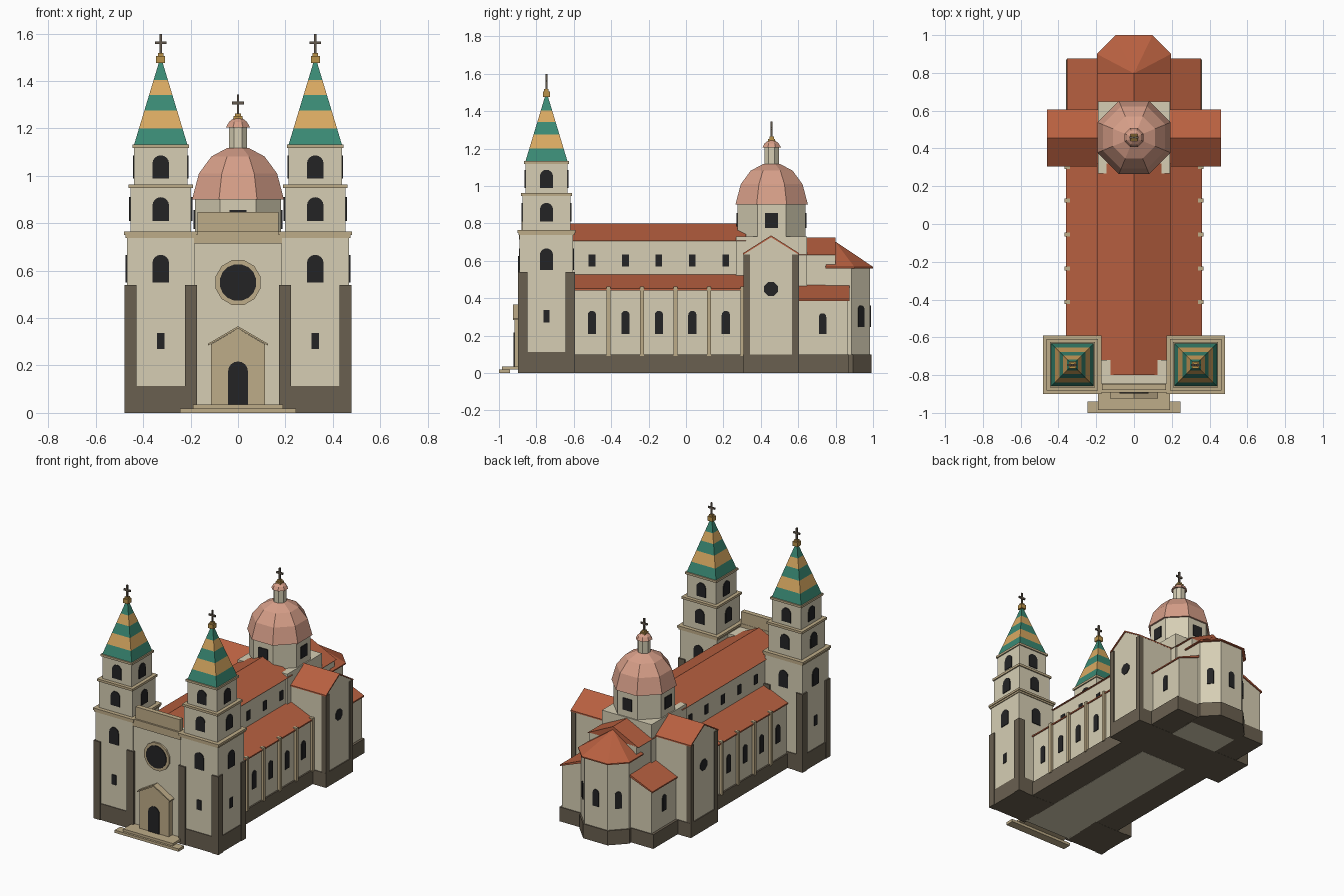
import bpy, bmesh
from math import sin, cos, pi, radians
from mathutils import Vector

if "Cube" in bpy.data.objects:
    bpy.data.objects.remove(bpy.data.objects["Cube"])


def srgb(r, g, b):
    f = lambda c: (c / 255 / 12.92) if c < 10 else ((c / 255 + 0.055) / 1.055) ** 2.4
    return (f(r), f(g), f(b), 1)


MATS = {}
for name, rgb in {"pale stone": (214, 206, 180), "tan stone": (190, 172, 136), "dark stone": (106, 96, 80),
                  "red tile": (184, 96, 64), "dome copper": (214, 158, 136), "green tile": (58, 138, 116),
                  "gold tile": (218, 170, 98), "gilt": (186, 146, 74), "window black": (36, 36, 37),
                  "iron": (98, 88, 76)}.items():
    MATS[name] = bpy.data.materials.new(name)
    MATS[name].diffuse_color = srgb(*rgb)
PALE, TAN, DARK, RED, COPPER, GREEN, GOLD, GILT, BLACK, IRON = MATS


def loft(name, rings, *mats):
    """Closed solid through rings of points; one colour per band, or one for all."""
    me = bpy.data.meshes.new(name)
    for m in dict.fromkeys(mats):
        me.materials.append(MATS[m])
    order = list(dict.fromkeys(mats))
    bm = bmesh.new()
    vs = [[bm.verts.new(p) for p in r] for r in rings]
    n = len(rings[0])
    for k in range(len(rings) - 1):
        for i in range(n):
            j = (i + 1) % n
            f = bm.faces.new((vs[k][i], vs[k][j], vs[k + 1][j], vs[k + 1][i]))
            f.material_index = order.index(mats[k % len(mats)])
    bm.faces.new(vs[0])
    bm.faces.new(vs[-1]).material_index = order.index(mats[-1])
    bmesh.ops.recalc_face_normals(bm, faces=bm.faces)
    bm.to_mesh(me)
    bm.free()
    ob = bpy.data.objects.new(name, me)
    bpy.context.collection.objects.link(ob)
    return ob


def box(name, x0, x1, y0, y1, z0, z1, mat):
    loft(name, [[(x0, y0, z), (x1, y0, z), (x1, y1, z), (x0, y1, z)] for z in (z0, z1)], mat)


def block(name, cx, cy, h, z0, z1, mat):
    box(name, cx - h, cx + h, cy - h, cy + h, z0, z1, mat)


def along_y(name, xz, y0, y1, mat):
    loft(name, [[(x, y, z) for x, z in xz] for y in (y0, y1)], mat)


def along_x(name, yz, x0, x1, mat):
    loft(name, [[(x, y, z) for y, z in yz] for x in (x0, x1)], mat)


def turned(name, cx, cy, n, profile, *mats):
    """Faceted body with flat sides facing the axes; profile is (apothem, z)."""
    k = 1 / cos(pi / n)
    loft(name, [[(cx + r * k * cos((i + .5) * 2 * pi / n), cy + r * k * sin((i + .5) * 2 * pi / n), z)
                 for i in range(n)] for r, z in profile], *mats)


def rect(w, z0, z1):
    return [(-w, z0), (w, z0), (w, z1), (-w, z1)]


def arch(w, z0, z1):
    return [(-w, z0), (w, z0)] + [(w * cos(a * pi / 8), z1 - w + w * sin(a * pi / 8)) for a in range(9)]


def disc(r, z, n):
    return [(r * cos((i + .5) * 2 * pi / n), z + r * sin((i + .5) * 2 * pi / n)) for i in range(n)]


def plate(name, shape, x, y, deg, mat=BLACK, out=.005):
    """Thin plate on a wall at (x, y) whose outward direction is deg."""
    a = radians(deg)
    n, u = Vector((cos(a), sin(a), 0)), Vector((-sin(a), cos(a), 0))
    loft(name, [[Vector((x, y, v)) + u * w + n * d for w, v in shape] for d in (-.004, out)], mat)


def finial(name, x, y, z):
    """Gilt box with a cross on top."""
    block(name + "_knob", x, y, .019, z, z + .03, GILT)
    block(name + "_knob_cap", x, y, .012, z + .03, z + .042, GILT)
    block(name + "_cross_post", x, y, .005, z + .04, z + .122, IRON)
    box(name + "_cross_arm", x - .025, x + .025, y - .005, y + .005, z + .08, z + .092, IRON)


# Towers
TY = -.746
for s, side in ((-1, "left"), (1, "right")):
    T, tx = side + "_tower", s * .326
    block(T + "_lower", tx, TY, .143, .05, .742, PALE)
    block(T + "_plinth", tx, TY, .148, 0, .113, DARK)
    for i in (-1, 1):
        for j in (-1, 1):
            block(T + "_corner_pier", tx + i * .127, TY + j * .127, .0255, 0, .54, DARK)
    block(T + "_lower_cornice", tx, TY, .149, .738, .752, TAN)
    block(T + "_lower_cornice_lip", tx, TY, .155, .75, .765, TAN)
    block(T + "_middle", tx, TY, .128, .76, .95, PALE)
    block(T + "_middle_cornice", tx, TY, .136, .948, .964, TAN)
    block(T + "_upper", tx, TY, .112, .96, 1.12, PALE)
    block(T + "_upper_cornice", tx, TY, .12, 1.118, 1.133, TAN)
    zs = (1.13, 1.2, 1.275, 1.342, 1.405, 1.478)
    turned(T + "_spire", tx, TY, 4, [(.113 - (z - 1.13) * .302, z) for z in zs],
           GREEN, GOLD, GREEN, GOLD, GREEN)
    finial(T, tx, TY, 1.476)
    for d in (0, 90, 180, 270):
        c, e = cos(radians(d)), sin(radians(d))
        for h, shape in ((.143, arch(.035, .55, .667)), (.128, arch(.035, .81, .91)),
                         (.112, arch(.035, .99, 1.087)), (.143, rect(.0165, .27, .338))):
            plate(T + "_window", shape, tx + h * c, TY + h * e, d)

# West front between the towers
box("facade", -.183, .183, -.88, -.72, 0, .74, PALE)
box("facade_cornice", -.185, .185, -.892, -.845, .715, .765, TAN)
box("facade_attic", -.17, .17, -.88, -.847, .765, .848, TAN)
plate("rose_ring", disc(.098, .55, 12), 0, -.88, 270, TAN, .012)
plate("rose_window", disc(.078, .55, 16), 0, -.892, 270)
along_y("portal", [(-.113, .02), (.113, .02), (.113, .29), (0, .356), (-.113, .29)], -.918, -.87, TAN)
along_y("portal_gable", [(-.126, .284), (0, .356), (.126, .284), (.126, .292), (0, .366), (-.126, .292)],
        -.925, -.87, TAN)
plate("door", arch(.042, .036, .217), 0, -.918, 270)
box("lower_step", -.245, .245, -1, -.94, 0, .019, TAN)
box("upper_step", -.19, .19, -.985, -.87, .018, .036, TAN)

# Nave and choir
box("nave", -.18, .18, -.73, .3, 0, .71, PALE)
along_y("nave_roof", [(-.196, .706), (.196, .706), (0, .8)], -.8, .32, RED)
box("choir", -.18, .18, .6, .8, 0, .635, PALE)
along_y("choir_roof", [(-.196, .63), (.196, .63), (0, .725)], .6, .8, RED)
box("plinth", -.36, .36, -.62, .872, .001, .1, DARK)

# Side aisles with lean-to roofs
BAYS = [-.503 + .179 * i for i in range(5)]
for s, side in ((-1, "left"), (1, "right")):
    ang = 0 if s > 0 else 180
    for part, y0, y1, ze in (("aisle", -.6, .31, .446), ("choir_aisle", .6, .866, .39)):
        w = .35 if part == "aisle" else .343
        along_y(side + "_" + part, [(s * .17, .05), (s * w, .05), (s * w, ze), (s * .17, ze + .068)], y0, y1, PALE)
        along_y(side + "_" + part + "_roof", [(s * .17, ze + .066), (s * (w + .011), ze - .004),
                (s * (w + .011), ze + .005), (s * .17, ze + .084)], y0, y1 + .009, RED)
    for y in BAYS:
        plate(side + "_aisle_window", arch(.022, .21, .333), s * .35, y, ang)
        plate(side + "_clerestory_window", rect(.018, .57, .633), s * .18, y, ang)
        box(side + "_buttress", s * .34, s * .368, y + .079, y + .1, .09, .462, TAN)
    plate(side + "_choir_window", arch(.02, .21, .32), s * .343, .73, ang)

    # Transept arm ends
    for y in (.325, .585):
        box(side + "_transept_pier", s * .425, s * .46, y - .018, y + .018, 0, .635, DARK)
    plate(side + "_transept_window", disc(.04, .45, 8), s * .452, .455, ang)

# Transept
along_x("transept", [(.311, .05), (.599, .05), (.599, .638), (.455, .728), (.311, .638)], -.453, .453, PALE)
along_x("transept_roof", [(.305, .632), (.455, .726), (.605, .632), (.605, .641), (.455, .736), (.305, .641)],
        -.461, .461, RED)
box("transept_plinth", -.46, .46, .306, .604, 0, .1, DARK)


# Apse
def apse_ring(x, y, k, z):
    return [(x, .745, z), (x, y, z), (k, y + .1, z), (-k, y + .1, z), (-x, y, z), (-x, .745, z)]


loft("apse", [apse_ring(.183, .885, .088, z) for z in (.05, .567)], PALE)
loft("apse_plinth", [apse_ring(.19, .892, .093, z) for z in (0, .1)], DARK)
loft("apse_roof", [apse_ring(.196, .9, .098, .56), apse_ring(.196, .9, .098, .568),
                   [(x * .01, .797 + (y - .797) * .01, .703) for x, y, z in apse_ring(.196, .9, .098, 0)]], RED)
for x, y, d in ((.1355, .935, 43.5), (-.1355, .935, 136.5), (0, .985, 90)):
    plate("apse_window", arch(.022, .245, .362), x, y, d)

# Crossing, drum, dome and lantern
CY = .458
block("crossing", 0, CY, .19, .3, .73, PALE)
turned("drum", 0, CY, 8, [(.182, .7), (.182, .905)], PALE)
for d in (0, 90, 180, 270):
    plate("drum_window", rect(.035, .775, .857), .182 * cos(radians(d)), CY + .182 * sin(radians(d)), d)
turned("dome", 0, CY, 8, [(.194, .9), (.165, 1.01), (.112, 1.082), (.045, 1.118)], COPPER)
turned("lantern", 0, CY, 8, [(.039, 1.1), (.039, 1.207)], PALE)
turned("lantern_cap", 0, CY, 8, [(.05, 1.205), (.038, 1.228), (.015, 1.246)], COPPER)
finial("dome", 0, CY, 1.238 - .016)

for m in bpy.data.materials:
    if m.users and not m.is_grease_pencil:
        m.use_nodes = True
        m.node_tree.nodes["Principled BSDF"].inputs["Base Color"].default_value = m.diffuse_color
